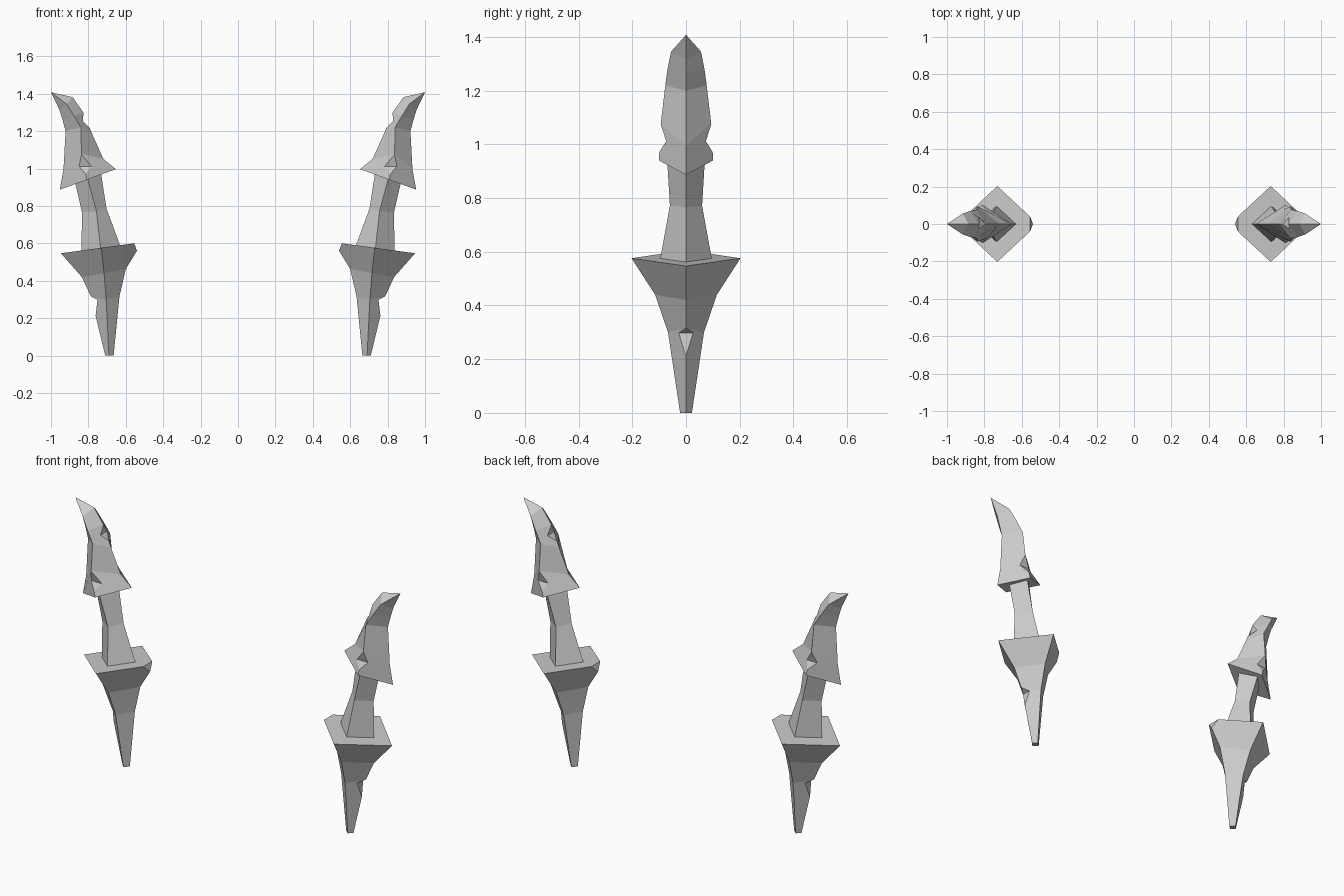
import bpy, bmesh

if "Cube" in bpy.data.objects:
    bpy.data.objects.remove(bpy.data.objects["Cube"])


def make_object(name, verts, faces):
    bm = bmesh.new()
    vs = [bm.verts.new(v) for v in verts]
    for f in faces:
        bm.faces.new([vs[i] for i in f])
    bmesh.ops.recalc_face_normals(bm, faces=bm.faces)
    mesh = bpy.data.meshes.new(name)
    bm.to_mesh(mesh)
    bm.free()
    obj = bpy.data.objects.new(name, mesh)
    bpy.context.collection.objects.link(obj)
    return obj


def diamond_loft(name, rings, tip=None):
    """Each ring: outer (x, z), side (x, z, half depth), inner (x, z)."""
    verts, faces = [], [(0, 1, 2, 3)]
    for (ox, oz), (mx, mz, my), (ix, iz) in rings:
        verts += [(ox, 0, oz), (mx, my, mz), (ix, 0, iz), (mx, -my, mz)]
    for r in range(len(rings) - 1):
        b = 4 * r
        for k in range(4):
            n = (k + 1) % 4
            faces.append((b + k, b + n, b + 4 + n, b + 4 + k))
    b = 4 * (len(rings) - 1)
    if tip:
        verts.append((tip[0], 0, tip[1]))
        faces += [(b + k, b + (k + 1) % 4, b + 4) for k in range(4)]
    else:
        faces.append((b, b + 1, b + 2, b + 3))
    return make_object(name, verts, faces)


def cut(obj, name, floor, a, b, axis="Y"):
    """Cut a V notch whose floor edge runs along the axis, through ridge points a and b."""
    pts = [floor] + [tuple(f + 2 * (p - f) for p, f in zip(q, floor)) for q in (a, b)]
    if axis == "Y":
        verts = [(u, s, w) for s in (-0.3, 0.3) for u, w in pts]
    else:
        verts = [(s, u, w) for s in (0.6, 1.05) for u, w in pts]
    cutter = make_object(name, verts, [(0, 1, 2), (3, 4, 5), (0, 1, 4, 3),
                                       (1, 2, 5, 4), (2, 0, 3, 5)])
    cutter.hide_render = True
    cutter.display_type = "WIRE"
    m = obj.modifiers.new(name, "BOOLEAN")
    m.object, m.operation, m.solver = cutter, "DIFFERENCE", "EXACT"


def mirror_pair(obj):
    obj.modifiers.new("Mirror", "MIRROR").use_clip = False


# Lower spike, flaring up to a tilted flat top
base = diamond_loft("lower_spike", [
    ((.71, 0), (.69, 0, .022), (.665, 0)),
    ((.786, .315), (.705, .30, .067), (.634, .315)),
    ((.835, .42), (.716, .44, .115), (.60, .462)),
    ((.947, .547), (.731, .576, .203), (.513, .606)),
])
cut(base, "spike_notch_cutter", (.751, .298), (.76, .225), (.788, .317))
cut(base, "inner_chamfer_cutter", (.578, .662), (.527, .525), (.40, .662))

# Neck joining spike and blade
neck = diamond_loft("neck", [
    ((.837, .56), (.735, .574, .096), (.63, .588)),
    ((.834, .765), (.757, .772, .06), (.703, .785)),
    ((.872, .93), (.806, .955, .071), (.733, .98)),
])

# Curved blade with flared collar
blade = diamond_loft("curved_blade", [
    ((.953, .887), (.808, .94, .101), (.653, .997)),
    ((.933, .995), (.837, 1.078, .094), (.72, 1.052)),
    ((.922, 1.20), (.84, 1.22, .077), (.78, 1.185)),
    ((.938, 1.26), (.876, 1.28, .069), (.828, 1.302)),
    ((.955, 1.315), (.916, 1.345, .056), (.885, 1.382)),
], tip=(1.0, 1.408))
for s, side in ((1, "back"), (-1, "front")):
    cut(blade, side + "_notch_cutter", (s * .074, 1.012), (s * .1, .97),
        (s * .094, 1.075), axis="X")
cut(blade, "inner_notch_cutter", (.828, 1.252), (.797, 1.222), (.827, 1.30))

for part in (base, neck, blade):
    mirror_pair(part)
